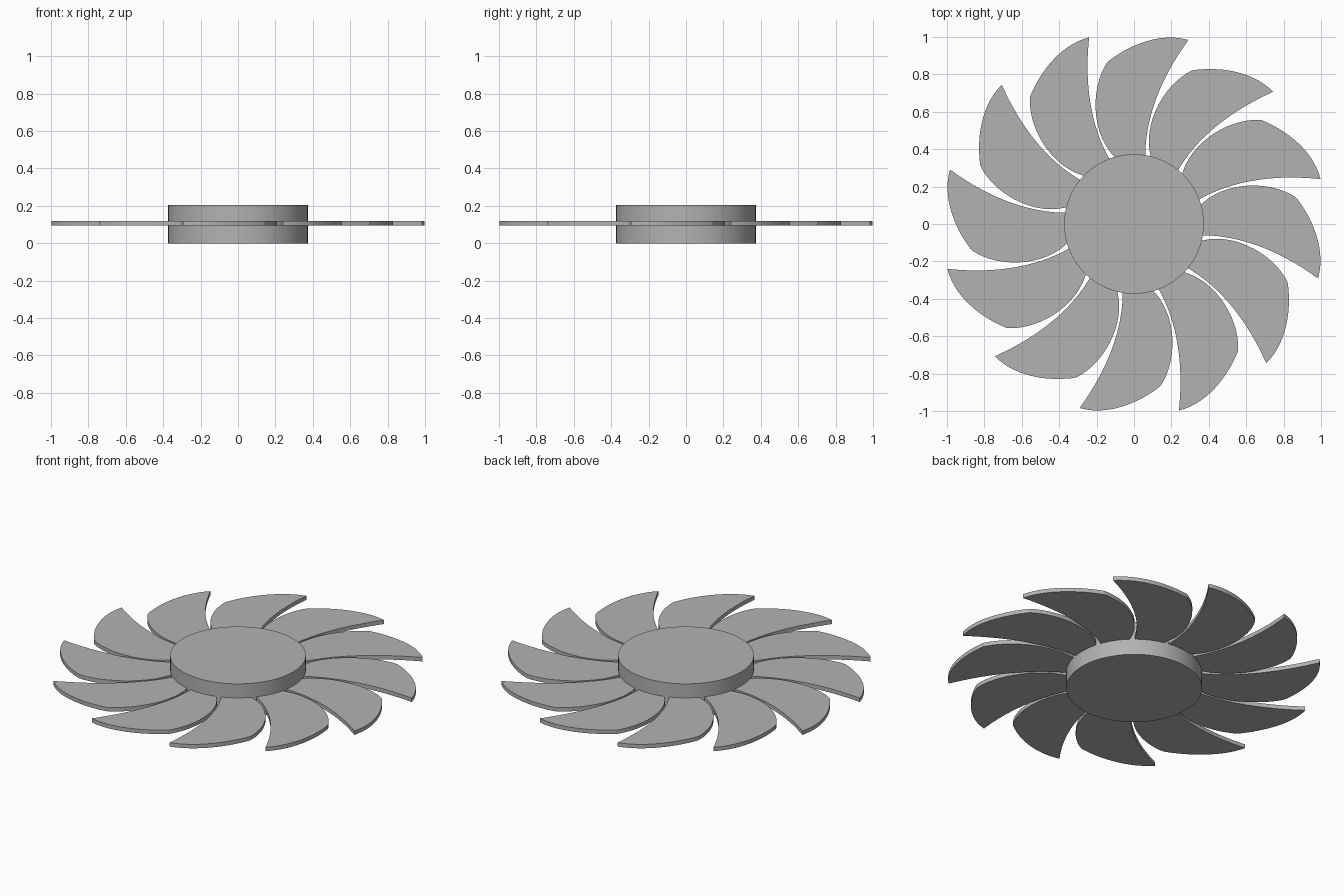
import bpy
import bmesh
from math import radians
from mathutils import Vector
from mathutils.geometry import interpolate_bezier

cube = bpy.data.objects.get("Cube")
if cube:
    bpy.data.objects.remove(cube, do_unlink=True)

HUB_RADIUS, HUB_HEIGHT = 0.373, 0.205
BLADE_BOTTOM, BLADE_THICKNESS = 0.096, 0.024
BLADES = 12

grey = bpy.data.materials.new("plain grey")
grey.use_nodes = True
colour = (0.45, 0.45, 0.45, 1)
grey.diffuse_color = colour
grey.node_tree.nodes["Principled BSDF"].inputs["Base Color"].default_value = colour


def smooth(obj, angle):
    bpy.ops.object.select_all(action="DESELECT")
    obj.select_set(True)
    bpy.context.view_layer.objects.active = obj
    bpy.ops.object.shade_smooth_by_angle(angle=radians(angle))


# Round hub
bpy.ops.mesh.primitive_cylinder_add(vertices=96, radius=HUB_RADIUS, depth=HUB_HEIGHT,
                                    location=(0, 0, HUB_HEIGHT / 2))
hub = bpy.context.object
hub.name = "hub"
hub.data.materials.append(grey)
smooth(hub, 30)

# Blade outline: leading edge, outer edge and trailing edge, root hidden in the hub
edges = [
    [(0.34, 0.085), (0.47, 0.235), (0.73, 0.235), (0.866, 0.142)],
    [(0.866, 0.142), (0.945, 0.045), (1.03, -0.13), (0.984, -0.291)],
    [(0.984, -0.291), (0.79, -0.15), (0.57, -0.055), (0.34, -0.06)],
]
outline = []
for edge in edges:
    points = interpolate_bezier(*[Vector((x, y, 0)) for x, y in edge], 16)
    outline += points[:-1]
outline.append(points[-1])

# Extrude the outline into a flat plate
bm = bmesh.new()
face = bm.faces.new([bm.verts.new(p) for p in outline])
top = bmesh.ops.extrude_face_region(bm, geom=[face])["geom"]
bmesh.ops.translate(bm, vec=(0, 0, BLADE_THICKNESS),
                    verts=[v for v in top if isinstance(v, bmesh.types.BMVert)])
bmesh.ops.recalc_face_normals(bm, faces=bm.faces)
blade_mesh = bpy.data.meshes.new("blade")
bm.to_mesh(blade_mesh)
bm.free()
blade_mesh.materials.append(grey)

# Ring of blades sharing one mesh
for i in range(BLADES):
    blade = bpy.data.objects.new(f"blade_{i + 1}", blade_mesh)
    blade.location.z = BLADE_BOTTOM
    blade.rotation_euler.z = radians(i * 360 / BLADES)
    bpy.context.collection.objects.link(blade)
    if i == 0:
        smooth(blade, 14)
